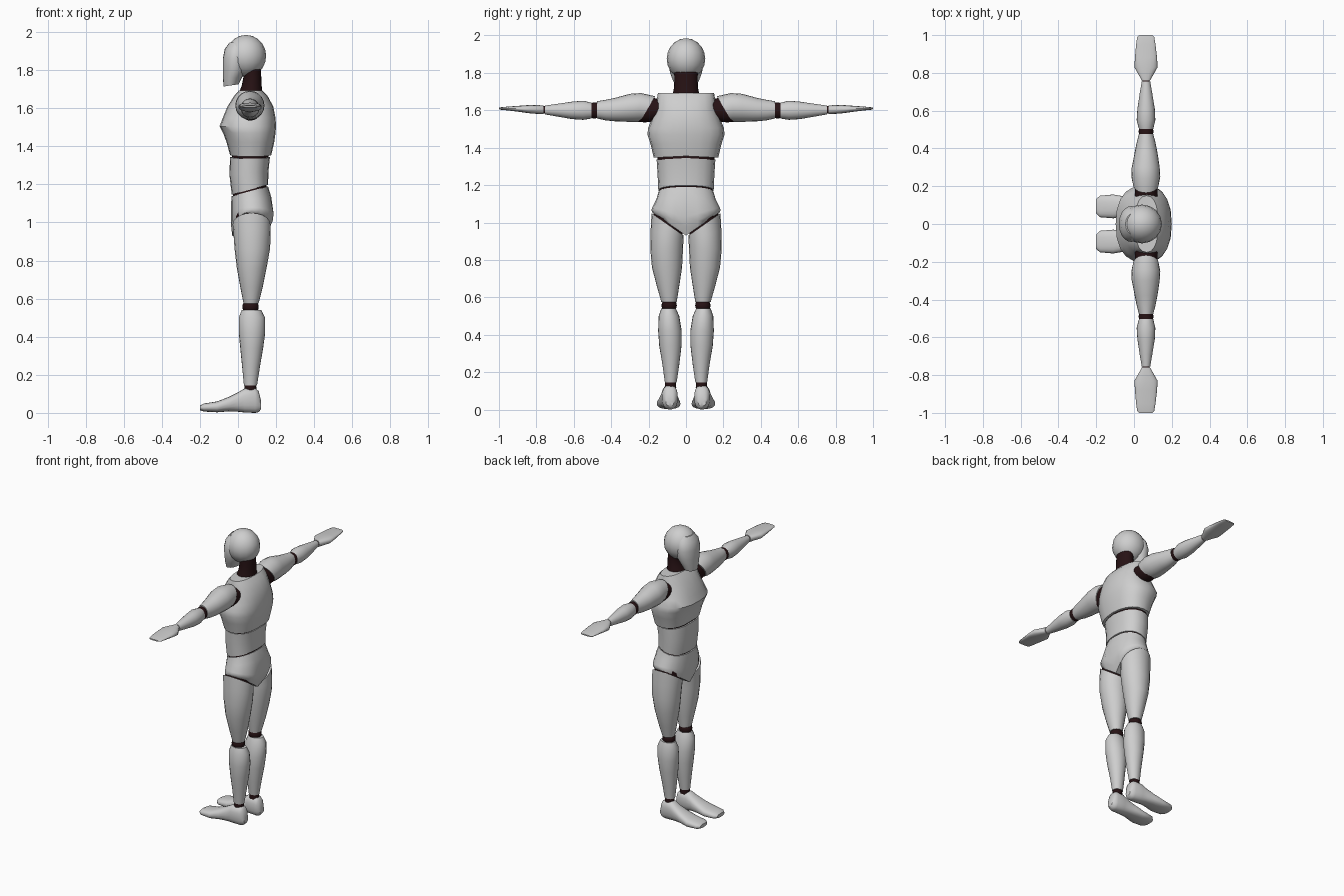
import bpy, bmesh, math


def material(name, rgb):
    m = bpy.data.materials.new(name)
    m.diffuse_color = (*rgb, 1)
    return m


SHELL = material("light_grey", (0.62, 0.62, 0.62))
DARK = material("dark_brown", (0.02, 0.006, 0.007))


def finish(name, bm, mat, mirror):
    bmesh.ops.recalc_face_normals(bm, faces=bm.faces)
    me = bpy.data.meshes.new(name)
    bm.to_mesh(me)
    bm.free()
    ob = bpy.data.objects.new(name, me)
    bpy.context.collection.objects.link(ob)
    me.materials.append(mat)
    if mirror:
        mod = ob.modifiers.new("mirror", 'MIRROR')
        mod.use_axis = (False, True, False)
    bpy.ops.object.select_all(action='DESELECT')
    ob.select_set(True)
    bpy.context.view_layer.objects.active = ob
    bpy.ops.object.shade_smooth_by_angle(angle=math.radians(42))
    return ob


def loft(name, axis, rings, mat=SHELL, mirror=False, n=20, power=2.0):
    """Rings: (t, a0, a1, b0, b1, tilt_a, tilt_b, vee, crease) along axis.
    Axis Z: a=x b=y; axis Y: a=x b=z; axis X: a=y b=z."""
    order = {'Z': lambda a, b, t: (a, b, t),
             'Y': lambda a, b, t: (a, t, b),
             'X': lambda a, b, t: (t, a, b)}[axis]
    bm = bmesh.new()
    loops, centres = [], []
    for r in rings:
        t, a0, a1, b0, b1, ta, tb, vee, crease = tuple(r) + (0,) * (9 - len(r))
        loop = []
        for i in range(n):
            ang = 2 * math.pi * i / n
            c, s = math.cos(ang), math.sin(ang)
            c = math.copysign(abs(c) ** (2 / power), c)
            s = math.copysign(abs(s) ** (2 / power), s)
            a = (a0 + a1) / 2 + (a1 - a0) / 2 * c
            b = (b0 + b1) / 2 + (b1 - b0) / 2 * s
            if i == 0:
                a -= crease
            loop.append(bm.verts.new(order(a, b, t + ta * c + tb * s + vee * abs(b))))
        loops.append(loop)
        centres.append(order((a0 + a1) / 2, (b0 + b1) / 2, t + vee * abs(b0 + b1) / 2))
    for p, q in zip(loops, loops[1:]):
        for i in range(n):
            j = (i + 1) % n
            bm.faces.new((p[i], p[j], q[j], q[i]))
    for loop, centre in ((loops[0], centres[0]), (loops[-1], centres[-1])):
        v = bm.verts.new(centre)
        for i in range(n):
            bm.faces.new((loop[i], loop[(i + 1) % n], v))
    return finish(name, bm, mat, mirror)


def ball(name, centre, radii, mat=SHELL, mirror=False):
    bm = bmesh.new()
    bmesh.ops.create_uvsphere(bm, u_segments=16, v_segments=10, radius=1)
    for v in bm.verts:
        v.co = [c + r * k for c, r, k in zip(centre, radii, v.co)]
    return finish(name, bm, mat, mirror)


# Head: skull with face mask running down to the chin
ball("skull", (0.042, 0, 1.875), (0.106, 0.103, 0.11))
loft("face", 'Z', [
    (1.945, -0.045, 0.05, -0.06, 0.06),
    (1.91, -0.07, 0.05, -0.085, 0.085),
    (1.86, -0.08, 0.05, -0.095, 0.095),
    (1.80, -0.08, 0.045, -0.085, 0.085),
    (1.76, -0.079, 0.02, -0.07, 0.07),
    (1.72, -0.076, 0.004, -0.052, 0.052, 0.006)])
loft("neck", 'Z', [
    (1.83, 0.015, 0.12, -0.065, 0.065),
    (1.77, 0.03, 0.122, -0.062, 0.062),
    (1.72, 0.02, 0.124, -0.064, 0.064),
    (1.67, 0.0, 0.13, -0.075, 0.075)], DARK)

# Torso
loft("chest", 'Z', [
    (1.693, 0.005, 0.128, -0.15, 0.15),
    (1.665, -0.02, 0.155, -0.155, 0.155),
    (1.61, -0.055, 0.185, -0.163, 0.163),
    (1.55, -0.08, 0.197, -0.185, 0.185),
    (1.505, -0.097, 0.2, -0.203, 0.203),
    (1.47, -0.078, 0.197, -0.206, 0.206),
    (1.42, -0.06, 0.19, -0.19, 0.19),
    (1.355, -0.042, 0.175, -0.172, 0.172, 0, 0, -0.05)], power=2.4)
loft("waist_joint", 'Z', [
    (1.37, -0.03, 0.16, -0.155, 0.155),
    (1.325, -0.035, 0.162, -0.15, 0.15)], DARK, power=2.3)
loft("abdomen", 'Z', [
    (1.345, -0.042, 0.168, -0.157, 0.157, 0, 0, -0.06),
    (1.26, -0.045, 0.16, -0.152, 0.152, 0.01),
    (1.172, -0.033, 0.158, -0.148, 0.148, 0.026)], power=2.3)
loft("hip_joint", 'Z', [
    (1.19, -0.026, 0.15, -0.142, 0.142, 0.026),
    (1.15, -0.026, 0.15, -0.142, 0.142, 0.026)], DARK, power=2.3)
loft("pelvis", 'Z', [
    (1.164, -0.033, 0.158, -0.147, 0.147, 0.026),
    (1.12, -0.036, 0.175, -0.16, 0.16, 0.012),
    (1.03, -0.037, 0.192, -0.18, 0.18, 0, 0, 0.28, 0.02),
    (0.98, -0.036, 0.188, -0.184, 0.184, 0, 0, 0.48, 0.025),
    (0.93, -0.03, 0.168, -0.182, 0.182, 0, 0, 0.69, 0.02)], power=2.2)

# Legs
loft("thigh_joint", 'Z', [
    (1.02, -0.015, 0.155, 0.02, 0.175, 0, 0.055),
    (0.97, -0.015, 0.155, 0.02, 0.175, 0, 0.055)], DARK, True)
loft("thigh", 'Z', [
    (0.99, -0.028, 0.17, 0.012, 0.184, 0, 0.06),
    (0.93, -0.023, 0.172, 0.014, 0.189, 0, 0.03),
    (0.86, -0.018, 0.168, 0.016, 0.191),
    (0.76, -0.006, 0.15, 0.021, 0.182),
    (0.66, 0.012, 0.13, 0.036, 0.156),
    (0.575, 0.029, 0.108, 0.05, 0.132)], SHELL, True)
ball("knee", (0.066, 0.09, 0.557), (0.043, 0.041, 0.04), DARK, True)
loft("calf", 'Z', [
    (0.54, 0.02, 0.122, 0.054, 0.132),
    (0.5, 0.004, 0.142, 0.036, 0.146),
    (0.42, 0.004, 0.143, 0.023, 0.149),
    (0.34, 0.012, 0.132, 0.024, 0.143),
    (0.24, 0.022, 0.115, 0.036, 0.126),
    (0.145, 0.031, 0.1, 0.05, 0.113)], SHELL, True)
loft("ankle", 'Z', [
    (0.155, 0.036, 0.095, 0.054, 0.112),
    (0.115, 0.034, 0.097, 0.052, 0.114)], DARK, True)
loft("foot", 'X', [
    (-0.2, 0.055, 0.132, 0.014, 0.038),
    (-0.18, 0.036, 0.15, 0.007, 0.049),
    (-0.11, 0.03, 0.156, 0.003, 0.06),
    (-0.05, 0.037, 0.146, 0.008, 0.083),
    (0.0, 0.045, 0.136, 0.006, 0.108),
    (0.035, 0.044, 0.132, 0.002, 0.129),
    (0.09, 0.044, 0.128, 0.0, 0.13),
    (0.108, 0.05, 0.12, 0.004, 0.115),
    (0.122, 0.065, 0.108, 0.02, 0.06)], SHELL, True, power=2.5)

# Arms
loft("shoulder_joint", 'Y', [
    (0.15, 0.005, 0.125, 1.54, 1.665, 0, -0.03),
    (0.185, 0.005, 0.125, 1.535, 1.66, 0, -0.035),
    (0.225, 0.005, 0.125, 1.54, 1.67, 0, -0.04)], DARK, True)
loft("upper_arm", 'Y', [
    (0.205, -0.004, 0.13, 1.54, 1.675, 0, -0.04),
    (0.25, -0.014, 0.139, 1.538, 1.692, 0, -0.01),
    (0.3, -0.012, 0.136, 1.538, 1.688),
    (0.38, 0.004, 0.124, 1.541, 1.666),
    (0.43, 0.014, 0.114, 1.546, 1.656),
    (0.477, 0.026, 0.102, 1.557, 1.648)], SHELL, True)
loft("elbow", 'Y', [
    (0.465, 0.03, 0.098, 1.56, 1.64),
    (0.49, 0.024, 0.104, 1.556, 1.642),
    (0.515, 0.03, 0.098, 1.56, 1.638)], DARK, True)
loft("forearm", 'Y', [
    (0.504, 0.026, 0.102, 1.556, 1.64),
    (0.55, 0.014, 0.113, 1.549, 1.651),
    (0.61, 0.018, 0.11, 1.553, 1.646),
    (0.69, 0.03, 0.097, 1.567, 1.634),
    (0.755, 0.041, 0.086, 1.578, 1.625)], SHELL, True)
loft("wrist", 'Y', [
    (0.75, 0.044, 0.083, 1.582, 1.622),
    (0.77, 0.044, 0.083, 1.582, 1.622)], DARK, True)
loft("hand", 'Y', [
    (0.761, 0.041, 0.086, 1.579, 1.626),
    (0.83, 0.002, 0.125, 1.583, 1.629),
    (0.88, 0.005, 0.122, 1.59, 1.625),
    (0.95, 0.011, 0.114, 1.599, 1.62),
    (0.99, 0.017, 0.107, 1.603, 1.616),
    (1.0, 0.026, 0.098, 1.606, 1.614)], SHELL, True, power=2.5)
